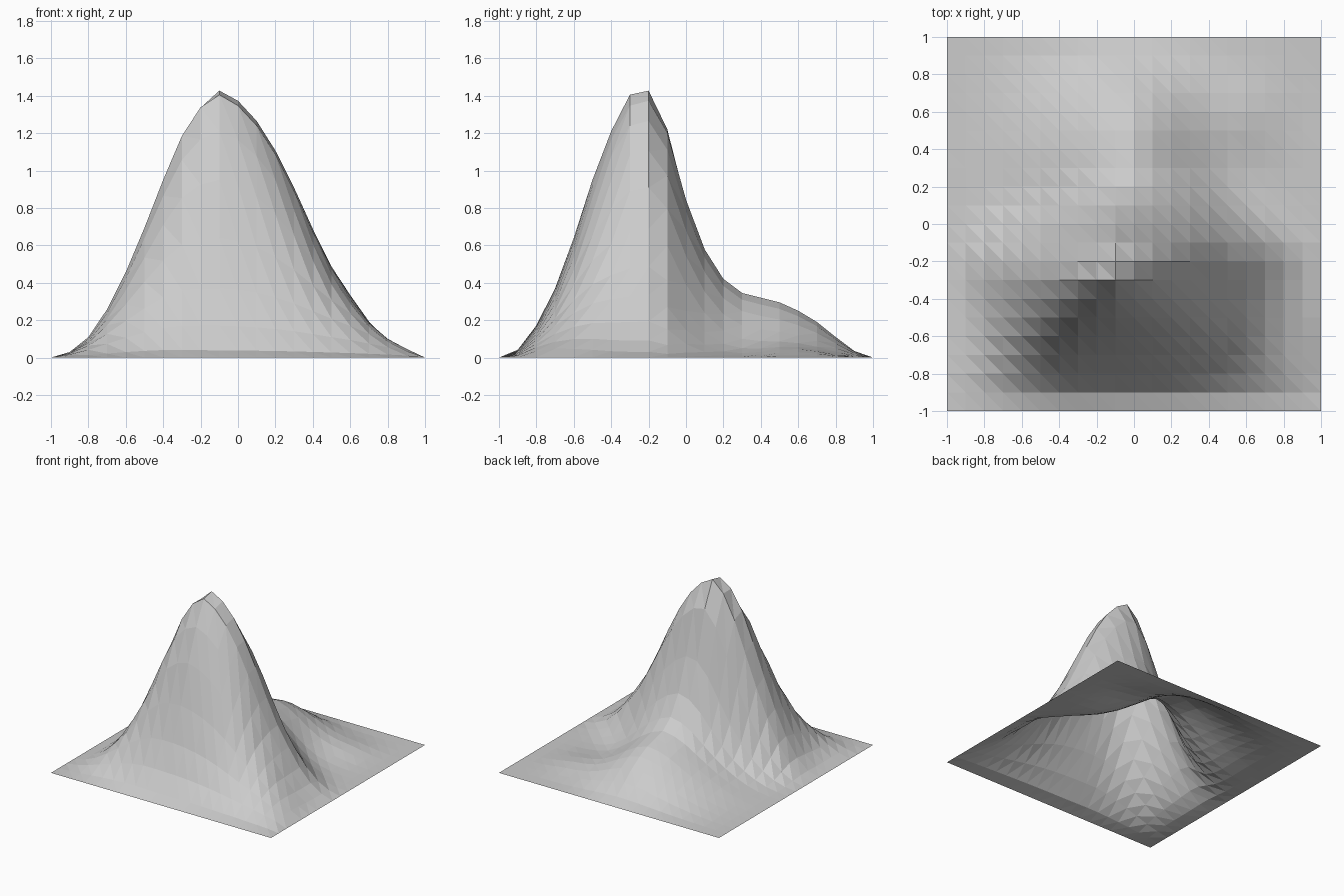
import bpy, bmesh, math

if "Cube" in bpy.data.objects:
    bpy.data.objects.remove(bpy.data.objects["Cube"])

N = 20  # cells per side

# silhouette heights every 0.1 units, seen from the front (x) and the right (y)
FRONT = [0, .03, .11, .26, .46, .70, .96, 1.20, 1.36, 1.43, 1.37,
         1.26, 1.10, .90, .68, .48, .33, .19, .09, .03, 0]
SIDE = [0, .038, .17, .37, .64, .95, 1.21, 1.405, 1.43, 1.24, .86,
        .58, .42, .345, .32, .295, .25, .19, .11, .035, 0]


def sample(table, t):
    """Linear lookup in a table that spans -1..1."""
    f = min(max((t + 1) * N / 2, 0), N)
    i = min(int(f), N - 1)
    return table[i] + (table[i + 1] - table[i]) * (f - i)


def ramp(t, a, b):
    s = min(max((t - a) / (b - a), 0), 1)
    return s * s * (3 - 2 * s)


def height(x, y):
    if max(abs(x), abs(y)) > .999:
        return 0
    # the crest drifts slightly to the right towards the back
    drift = .1 * ramp(y, -.25, .15) * (1 - x * x)
    p = sample(FRONT, x - drift) / 1.43
    if x > drift - .1:
        # right flank: full at the front, steep at the back
        e = .28 + .72 * ramp(y, -1, -.25) + 1.9 * ramp(y, -.2, .5)
    else:
        # left flank: even all the way
        e = .5 + .5 * ramp(y, -1, -.4) + .1 * ramp(y, -.2, .1) - .15 * ramp(y, .1, .4)
    # the left flank leans forward
    lean = .22 * max(-.15 - x, 0) * (1 - y * y) * (1 - x * x)
    z = sample(SIDE, y + lean) * p ** e
    # low swell in the back right corner
    return z + .05 * math.exp(-((x - .6) ** 2 + (y - .6) ** 2) / .05) * (1 - x ** 4) * (1 - y ** 4)


# open terrain sheet, every cell split along the same diagonal
bm = bmesh.new()
grid = [[bm.verts.new((i / 10 - 1, j / 10 - 1, height(i / 10 - 1, j / 10 - 1)))
         for i in range(N + 1)] for j in range(N + 1)]
for j in range(N):
    for i in range(N):
        a, b = grid[j][i], grid[j][i + 1]
        c, d = grid[j + 1][i + 1], grid[j + 1][i]
        bm.faces.new((a, b, d))
        bm.faces.new((b, c, d))
mesh = bpy.data.meshes.new("mountain_terrain")
bm.to_mesh(mesh)
bm.free()
bpy.context.collection.objects.link(bpy.data.objects.new("mountain_terrain", mesh))
